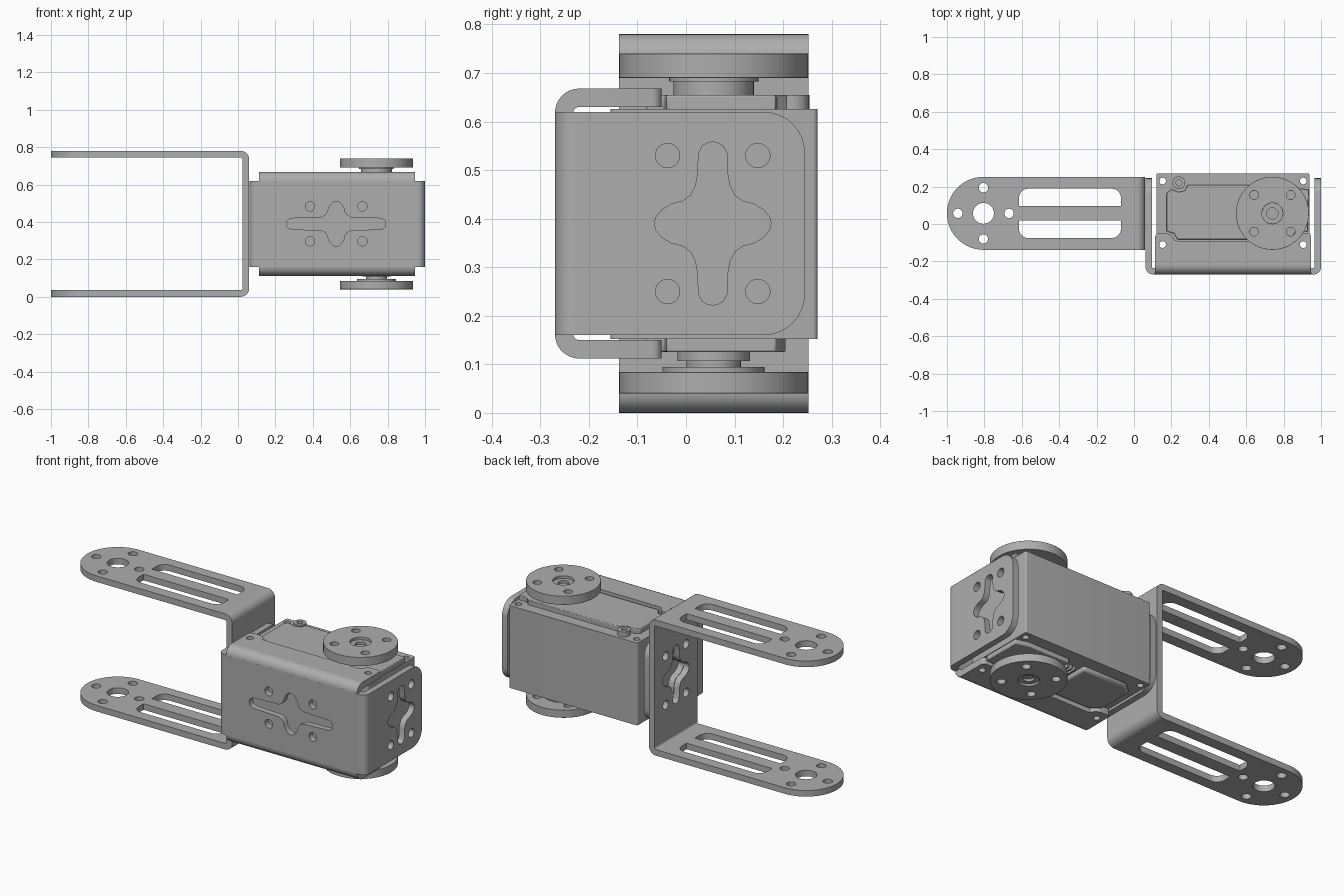
import bpy
import bmesh
from math import pi, cos, sin, radians
from mathutils import Matrix

cube = bpy.data.objects.get("Cube")
if cube:
    bpy.data.objects.remove(cube)

grey = bpy.data.materials.new("metal grey")
grey.use_nodes = True
colour = (0.42, 0.42, 0.42, 1)
grey.diffuse_color = colour
grey.node_tree.nodes["Principled BSDF"].inputs["Base Color"].default_value = colour

# Drawing planes: local u, v and extrusion direction
XY = Matrix.Identity(4)
XZ = Matrix.Rotation(pi / 2, 4, "X")
YZ = Matrix(((0, 0, 1, 0), (1, 0, 0, 0), (0, 1, 0, 0), (0, 0, 0, 1)))


def sheet(name, plane, start, thick, loops, bevel=0):
    """Fill the first loop, cut the others out, extrude along the plane normal."""
    cu = bpy.data.curves.new(name, "CURVE")
    cu.dimensions = "2D"
    cu.fill_mode = "BOTH"
    cu.extrude = thick / 2
    for loop in loops:
        sp = cu.splines.new("POLY")
        sp.points.add(len(loop) - 1)
        for p, (u, v) in zip(sp.points, loop):
            p.co = (u, v, 0, 1)
        sp.use_cyclic_u = True
    tmp = bpy.data.objects.new(name + "_outline", cu)
    bpy.context.collection.objects.link(tmp)
    deps = bpy.context.evaluated_depsgraph_get()
    me = bpy.data.meshes.new_from_object(tmp.evaluated_get(deps))
    bpy.data.objects.remove(tmp)
    me.transform(plane @ Matrix.Translation((0, 0, start + thick / 2)))
    bm = bmesh.new()
    bm.from_mesh(me)
    bmesh.ops.remove_doubles(bm, verts=bm.verts, dist=1e-5)
    bmesh.ops.dissolve_limit(bm, angle_limit=0.01, verts=bm.verts, edges=bm.edges)
    bmesh.ops.recalc_face_normals(bm, faces=bm.faces)
    bm.to_mesh(me)
    bm.free()
    me.name = name
    me.materials.clear()
    me.materials.append(grey)
    ob = bpy.data.objects.new(name, me)
    bpy.context.collection.objects.link(ob)
    if bevel:
        mod = ob.modifiers.new("soft_edges", "BEVEL")
        mod.width = bevel
        mod.segments = 2
        mod.angle_limit = radians(50)
    bpy.ops.object.select_all(action="DESELECT")
    bpy.context.view_layer.objects.active = ob
    ob.select_set(True)
    bpy.ops.object.shade_smooth_by_angle(angle=radians(30))
    return ob


def arc(cx, cy, r, a0, a1, n=8):
    return [(cx + r * cos(radians(a0 + (a1 - a0) * i / n)),
             cy + r * sin(radians(a0 + (a1 - a0) * i / n))) for i in range(n + 1)]


def circle(cx, cy, r, n=32):
    return arc(cx, cy, r, 0, 360, n)[:-1]


def rect(u0, v0, u1, v1, radii=(0, 0, 0, 0)):
    """Rectangle with corner radii, anticlockwise from lower left."""
    pts = []
    corners = ((u0, v0, 1, 1), (u1, v0, -1, 1), (u1, v1, -1, -1), (u0, v1, 1, -1))
    for i, ((u, v, su, sv), r) in enumerate(zip(corners, radii)):
        pts += arc(u + su * r, v + sv * r, r, 180 + 90 * i, 270 + 90 * i) if r else [(u, v)]
    return pts


def bend(name, plane, start, length, cx, cy, r, thick, quadrant):
    a = 90 * quadrant
    loop = arc(cx, cy, r, a, a + 90) + arc(cx, cy, r - thick, a + 90, a)
    return sheet(name, plane, start, length, [loop])


QUARTER = [(0, .168), (.011, .166), (.022, .159), (.029, .145), (.031, .1), (.035, .078),
           (.045, .058), (.062, .046), (.085, .04), (.105, .028), (.117, .013), (.12, 0)]


def star_cutouts(cu, cv, stretch=0, sideways=False):
    """Four-armed slot with four screw holes around it."""
    q = [(u, v + (stretch if v >= .1 else 0)) for u, v in QUARTER]
    right = q + [(u, -v) for u, v in q[-2::-1]]
    star = right + [(-u, v) for u, v in right[-2:0:-1]]
    holes = [(a * .093, b * .14) for a in (-1, 1) for b in (-1, 1)]
    if sideways:
        star = [(v, u) for u, v in star]
        holes = [(v, u) for u, v in holes]
    return [[(cu + u, cv + v) for u, v in star]] + [circle(cu + u, cv + v, .025, 24) for u, v in holes]


# U bracket with two slotted arms
AX, AY, T = -.805, .057, .035
arm = [[(.015, AY - .195), (.015, AY + .195)] + arc(AX, AY, .195, 90, 270, 32),
       circle(AX, AY, .056),
       rect(-.615, AY + .038, -.07, AY + .132, (0, 0, .05, .05)),
       rect(-.615, AY - .132, -.07, AY - .038, (.05, .05, 0, 0))]
arm += [circle(AX + .137 * cos(k * pi / 2), AY + .137 * sin(k * pi / 2), .025, 24) for k in range(4)]
for side, z, cz, quad in (("lower", 0, .045, 3), ("upper", .78 - T, .735, 0)):
    sheet(side + "_arm", XY, z, T, arm)
    bend(side + "_arm_bend", XZ, -AY - .195, .39, .015, cz, .045, T, quad)
sheet("arm_web", YZ, .06 - T, T,
      [rect(AY - .195, .045, AY + .195, .735)] + star_cutouts(.055, .39))

# Servo holder: front plate, two side plates, two flanges
sheet("holder_front", XZ, .235, T, [rect(.1, .16, .96, .62)] + star_cutouts(.525, .39, .097, True))
side_plate = [rect(-.23, .16, .245, .62, (0, .085, .085, 0))] + star_cutouts(.055, .39)
for side, x, cx, quad in (("right", .062, .102, 2), ("left", 1 - T, .96, 3)):
    sheet("holder_" + side + "_plate", YZ, x, T, side_plate)
    bend("holder_" + side + "_bend", XY, .16, .46, cx, -.23, .04, T, quad)

SCREWS = [(x, y) for x in (.153, .905) for y in (-.11, .23)]
FX0, FX1, FY, EAR = .113, .947, -.09, -.05
flange = [[(FX0, -.22), (FX1, -.22)] + arc(FX1 - .02, EAR - .02, .02, 0, 90)
          + arc(FX1 - .055, EAR - .05, .05, 90, 165) + [(FX1 - .12, FY), (FX0 + .12, FY)]
          + arc(FX0 + .055, EAR - .05, .05, 15, 90) + arc(FX0 + .02, EAR - .02, .02, 90, 180)]
flange += [circle(x, y, .018, 20) for x, y in SCREWS if y < 0]
for side, z, cz, quad in (("lower", .112, .162, 2), ("upper", .63, .618, 1)):
    sheet("holder_" + side + "_flange", XY, z, .038, flange)
    bend("holder_" + side + "_flange_bend", YZ, FX0, FX1 - FX0, -.22, cz, .05, .038, quad)

# Servo case with through screw holes
sheet("servo_case", XY, .152, .474,
      [rect(.12, -.155, .938, .271, (.01,) * 4)] + [circle(x, y, .018, 20) for x, y in SCREWS])

# Raised covers above and below the case
sheet("top_cover", XY, .62, .035,
      [[(.23, -.082), (.84, -.082), (.86, -.045), (.93, -.04), (.935, .185), (.88, .187), (.86, .208),
        (.285, .208), (.275, .18), (.24, .17), (.2, .185), (.175, .165), (.175, -.04), (.215, -.05)]], .004)
sheet("cover_boss", XY, .62, .035, [circle(.24, .22, .034), circle(.24, .22, .016, 20)])
sheet("cover_boss_screw", XY, .62, .015, [circle(.24, .22, .017, 20)])
sheet("bottom_battery_cover", XY, .125, .03,
      [[(.23, -.082), (.5, -.082), (.5, .205), (.22, .205), (.175, .165), (.175, -.04)]], .012)
sheet("bottom_gear_cover", XY, .125, .03,
      [[(.5, -.082), (.84, -.082), (.86, -.045), (.935, -.04), (.935, .185), (.86, .205),
        (.6, .205), (.6, .06), (.5, .06)]], .004)
for i in range(3):
    sheet("connector_pin", XY, .128, .03, [rect(.525 + i * .022, .1, .535 + i * .022, .17)])

# Output horns on a shared axis
HX, HY = .74, .057
horn = [circle(HX, HY, .195, 64), circle(HX, HY, .056)]
horn += [circle(HX + a * .098, HY + b * .098, .023, 24) for a in (-1, 1) for b in (-1, 1)]
hub = [circle(HX, HY, .057), circle(HX, HY, .03)]
sheet("top_horn", XY, .69, .05, horn, .004)
sheet("bottom_horn", XY, .04, .044, horn, .004)
sheet("top_horn_hub", XY, .69, .035, hub)
sheet("bottom_horn_hub", XY, .052, .032, hub)

# Turned shaft steps: height, thickness, radius
STEPS = (("top_shaft", .65, .042, .083), ("top_shaft_collar", .682, .009, .092),
         ("top_screw", .68, .03, .031), ("bottom_shaft_flange", .083, .012, .105),
         ("bottom_shaft_neck", .09, .02, .056), ("bottom_shaft", .107, .02, .075),
         ("bottom_screw", .065, .03, .031))
for name, z, h, r in STEPS:
    sheet(name, XY, z, h, [circle(HX, HY, r, 40)])
